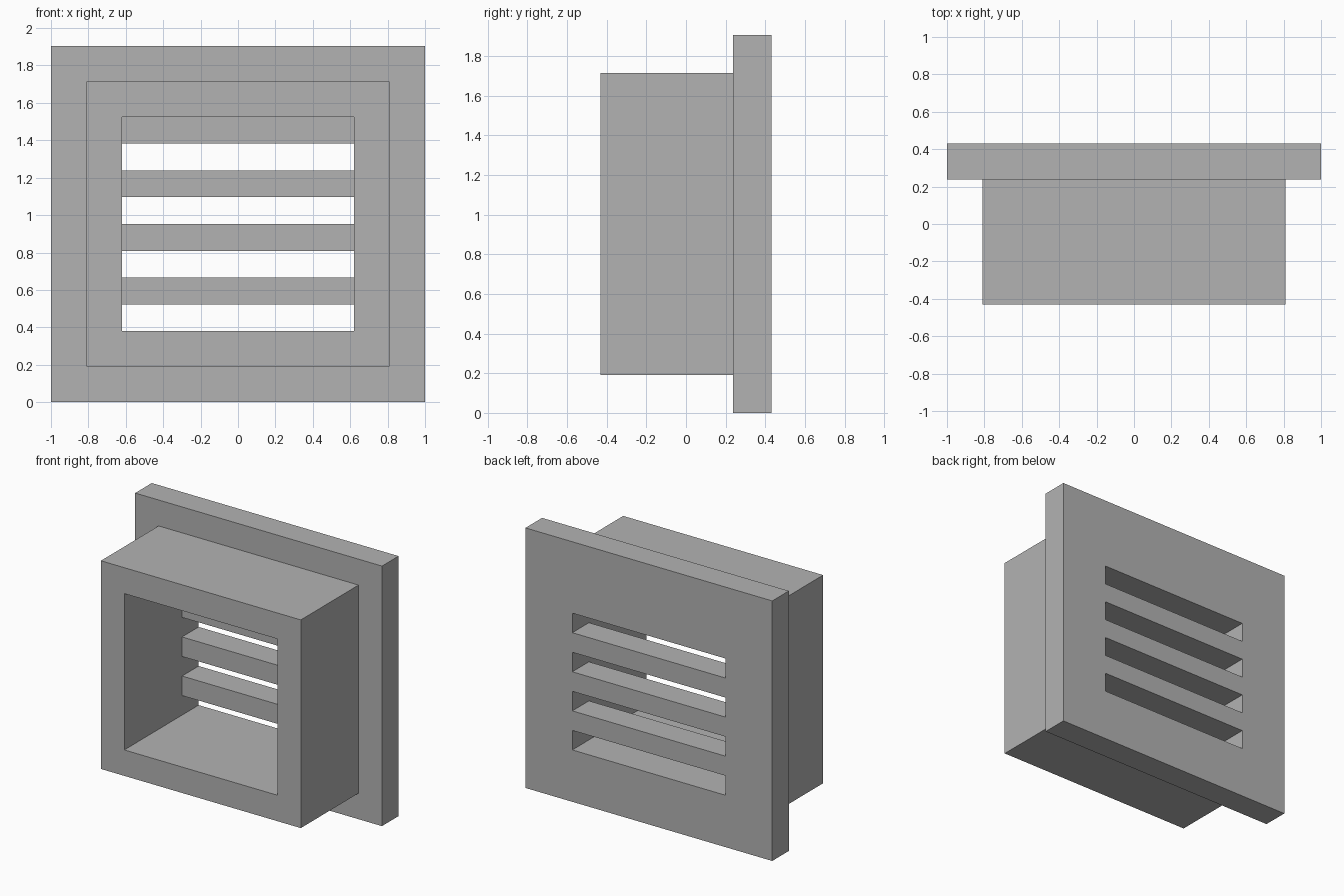
import bpy
import bmesh
from mathutils import Matrix, Vector

cube = bpy.data.objects.get("Cube")
if cube:
    bpy.data.objects.remove(cube, do_unlink=True)

grey = bpy.data.materials.new("mid_grey")
grey.use_nodes = True
colour = (0.45, 0.45, 0.45, 1)
grey.diffuse_color = colour
grey.node_tree.nodes["Principled BSDF"].inputs["Base Color"].default_value = colour


def make_boxes(name, boxes):
    """One object made of boxes, each given as (half width, y range, z range)."""
    bm = bmesh.new()
    for half, (y0, y1), (z0, z1) in boxes:
        centre = Vector((0, (y0 + y1) / 2, (z0 + z1) / 2))
        size = Vector((2 * half, y1 - y0, z1 - z0))
        bmesh.ops.create_cube(bm, size=1, matrix=Matrix.LocRotScale(centre, None, size))
    mesh = bpy.data.meshes.new(name)
    bm.to_mesh(mesh)
    bm.free()
    mesh.materials.append(grey)
    obj = bpy.data.objects.new(name, mesh)
    bpy.context.collection.objects.link(obj)
    return obj


def cut(obj, cutter):
    """Subtract the cutter, bake the result and discard the cutter."""
    mod = obj.modifiers.new("cut", 'BOOLEAN')
    mod.operation = 'DIFFERENCE'
    mod.solver = 'EXACT'
    mod.object = cutter
    cutter.hide_render = True
    depsgraph = bpy.context.evaluated_depsgraph_get()
    baked = bpy.data.meshes.new_from_object(obj.evaluated_get(depsgraph))
    obj.modifiers.clear()
    obj.data = baked
    bpy.data.objects.remove(cutter, do_unlink=True)


front, joint, back = -0.43, 0.238, 0.43
height, wall = 1.905, 0.19
opening_half = 0.62
opening_low, opening_high = 2 * wall, height - 2 * wall
pitch = (opening_high - opening_low) / 4

# Rear flange with four slots, leaving louvre bars between them
flange = make_boxes("rear_flange", [(1, (joint, back), (0, height))])
slots = []
for i in range(4):
    low = opening_low + i * pitch
    slots.append((opening_half, (joint - 0.1, back + 0.1), (low, low + pitch / 2)))
cut(flange, make_boxes("slot_cutter", slots))

# Square duct with an open passage
duct = make_boxes("front_duct", [(0.81, (front, joint), (wall, height - wall))])
passage = [(opening_half, (front - 0.1, joint + 0.1), (opening_low, opening_high))]
cut(duct, make_boxes("passage_cutter", passage))
